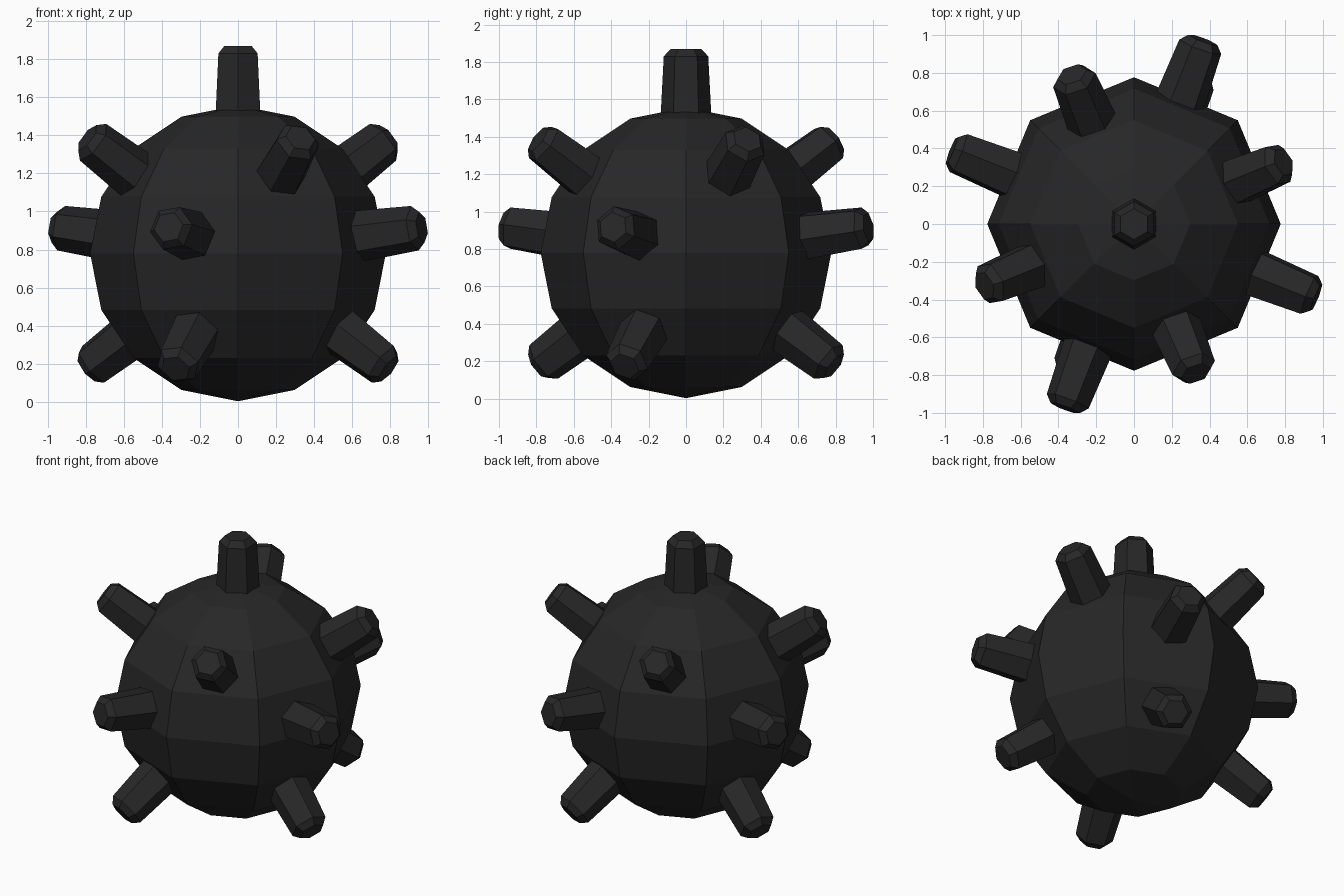
import bpy, bmesh, math
from mathutils import Matrix, Vector

if "Cube" in bpy.data.objects:
    bpy.data.objects.remove(bpy.data.objects["Cube"])

CENTRE = Vector((0, 0, 0.78))
dark = bpy.data.materials.new("dark_iron")
dark.diffuse_color = (0.02, 0.02, 0.02, 1)
dark.use_nodes = True
dark.node_tree.nodes["Principled BSDF"].inputs["Base Color"].default_value = dark.diffuse_color


def finish(bm, name):
    bmesh.ops.recalc_face_normals(bm, faces=bm.faces[:])
    mesh = bpy.data.meshes.new(name)
    bm.to_mesh(mesh)
    bm.free()
    obj = bpy.data.objects.new(name, mesh)
    obj.data.materials.append(dark)
    bpy.context.collection.objects.link(obj)
    return obj


def spike(name, azimuth, elevation, reach):
    """Tapered hexagonal prong with a chamfered end, pointing out of the shell."""
    bm = bmesh.new()
    rings = []
    for radius, drop in ((0.144, 0.52), (0.119, 0.04), (0.082, 0)):
        rings.append([bm.verts.new((-radius * math.sin(i * math.pi / 3),
                                    radius * math.cos(i * math.pi / 3),
                                    reach - drop)) for i in range(6)])
    for low, high in zip(rings, rings[1:]):
        for i in range(6):
            j = (i + 1) % 6
            bm.faces.new((low[i], low[j], high[j], high[i]))
    bm.faces.new(rings[0])
    bm.faces.new(rings[-1])
    a = math.radians(azimuth)
    turn = (Matrix.Rotation(a, 4, 'Z')
            @ Matrix.Rotation(math.radians(90 - elevation), 4, 'Y')
            @ Matrix.Rotation(a, 4, 'Z'))
    bm.transform(Matrix.Translation(CENTRE) @ turn)
    return finish(bm, name)


# Faceted round shell
bm = bmesh.new()
bmesh.ops.create_uvsphere(bm, u_segments=8, v_segments=8, radius=0.777)
bm.transform(Matrix.Translation(CENTRE))
finish(bm, "shell")

# Top prong, then three rings of four prongs
spike("top_spike", 0, 90, 1.09)
for k in range(4):
    spike(f"upper_spike_{k + 1}", 22.5 + 90 * k, 35.3, 1.05)
    spike(f"lower_spike_{k + 1}", -22.5 + 90 * k, -35.3, 1.05)
    spike(f"middle_spike_{k + 1}", (-22 if k % 2 == 0 else -20.5) + 90 * k, 7.5, 1.05)
